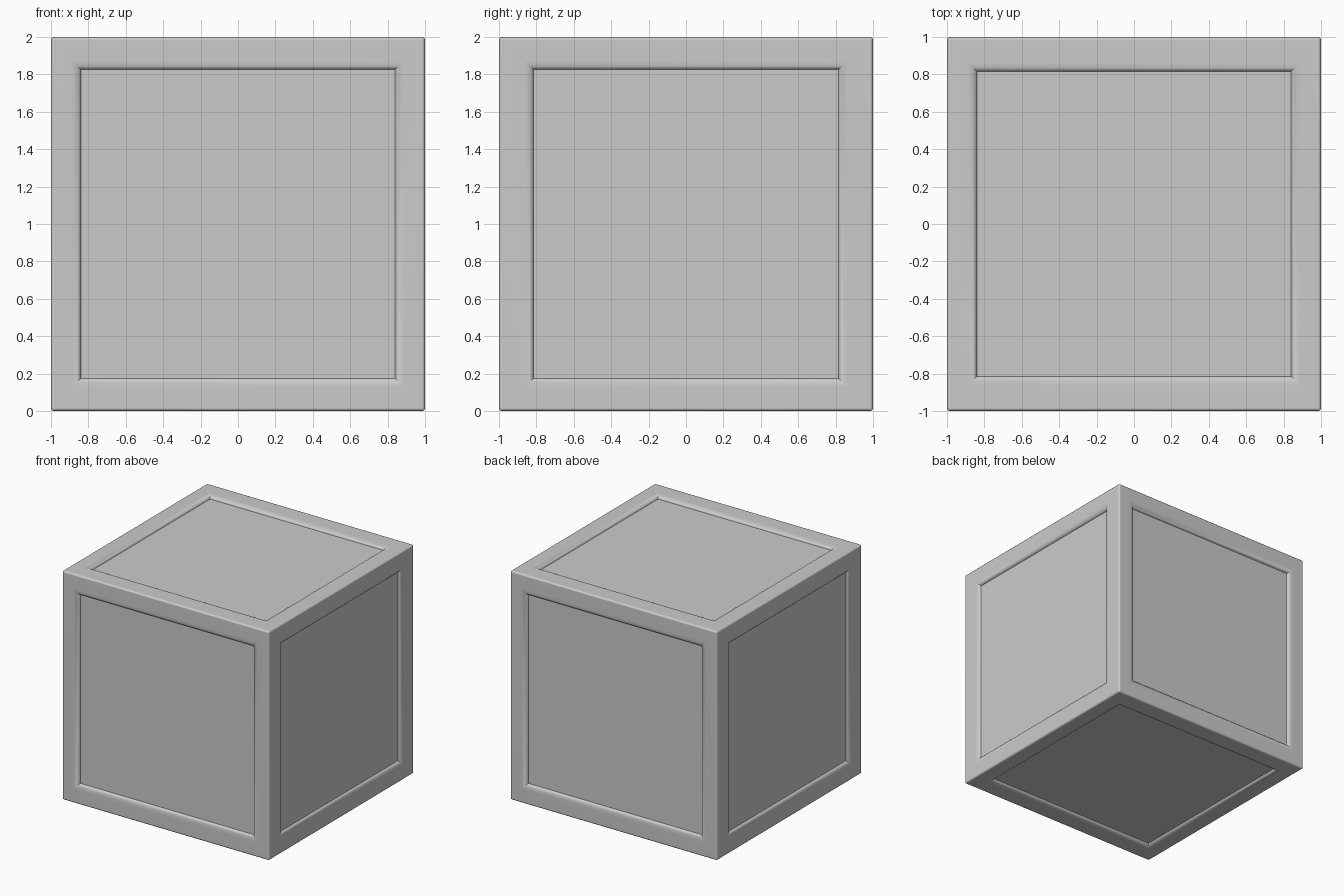
import bpy, bmesh, math
from mathutils import Vector

if "Cube" in bpy.data.objects:
    bpy.data.objects.remove(bpy.data.objects["Cube"])

INNER = (0.84, 0.815, 0.825)   # panel half size along x, y, z
ROUND, DEPTH, STEPS = 0.048, 0.026, 5

bm = bmesh.new()

# profile of the rounded frame lip: (distance outside the panel edge, depth)
lip = []
for i in range(STEPS + 1):
    a = math.pi / 2 * i / STEPS
    lip.append((ROUND * (1 - math.sin(a)), DEPTH * (1 - math.cos(a))))


def ring(axis, sign, hu, hv, depth):
    u, v = (axis + 1) % 3, (axis + 2) % 3
    verts = []
    for su, sv in ((-1, -1), (1, -1), (1, 1), (-1, 1)):
        p = Vector((0, 0, 0))
        p[axis] = sign * (1 - depth)
        p[u], p[v] = su * hu, sv * hv
        p.z += 1
        verts.append(bm.verts.new(p))
    return verts


# six sides: flat frame, rounded lip, recessed panel
for axis in range(3):
    iu, iv = INNER[(axis + 1) % 3], INNER[(axis + 2) % 3]
    for sign in (-1, 1):
        rings = [ring(axis, sign, 1, 1, 0)]
        rings += [ring(axis, sign, iu + w, iv + w, d) for w, d in lip]
        for a, b in zip(rings, rings[1:]):
            for i in range(4):
                j = (i + 1) % 4
                bm.faces.new((a[i], a[j], b[j], b[i]))
        bm.faces.new(rings[-1])

bmesh.ops.remove_doubles(bm, verts=bm.verts, dist=1e-5)
bmesh.ops.recalc_face_normals(bm, faces=bm.faces)

# softened outer edges
outer = [e for e in bm.edges
         if all(min(abs(v.co.x), abs(v.co.y), abs(v.co.z - 1)) > 0.999 for v in e.verts)]
bmesh.ops.bevel(bm, geom=outer, offset=0.016, segments=3, profile=0.5, affect='EDGES')

mesh = bpy.data.meshes.new("crate")
bm.to_mesh(mesh)
bm.free()
crate = bpy.data.objects.new("crate", mesh)
bpy.context.collection.objects.link(crate)
bpy.context.view_layer.objects.active = crate
crate.select_set(True)
bpy.ops.object.shade_smooth_by_angle(angle=math.radians(35))
weighted = crate.modifiers.new("weighted_normals", 'WEIGHTED_NORMAL')
weighted.keep_sharp = True
